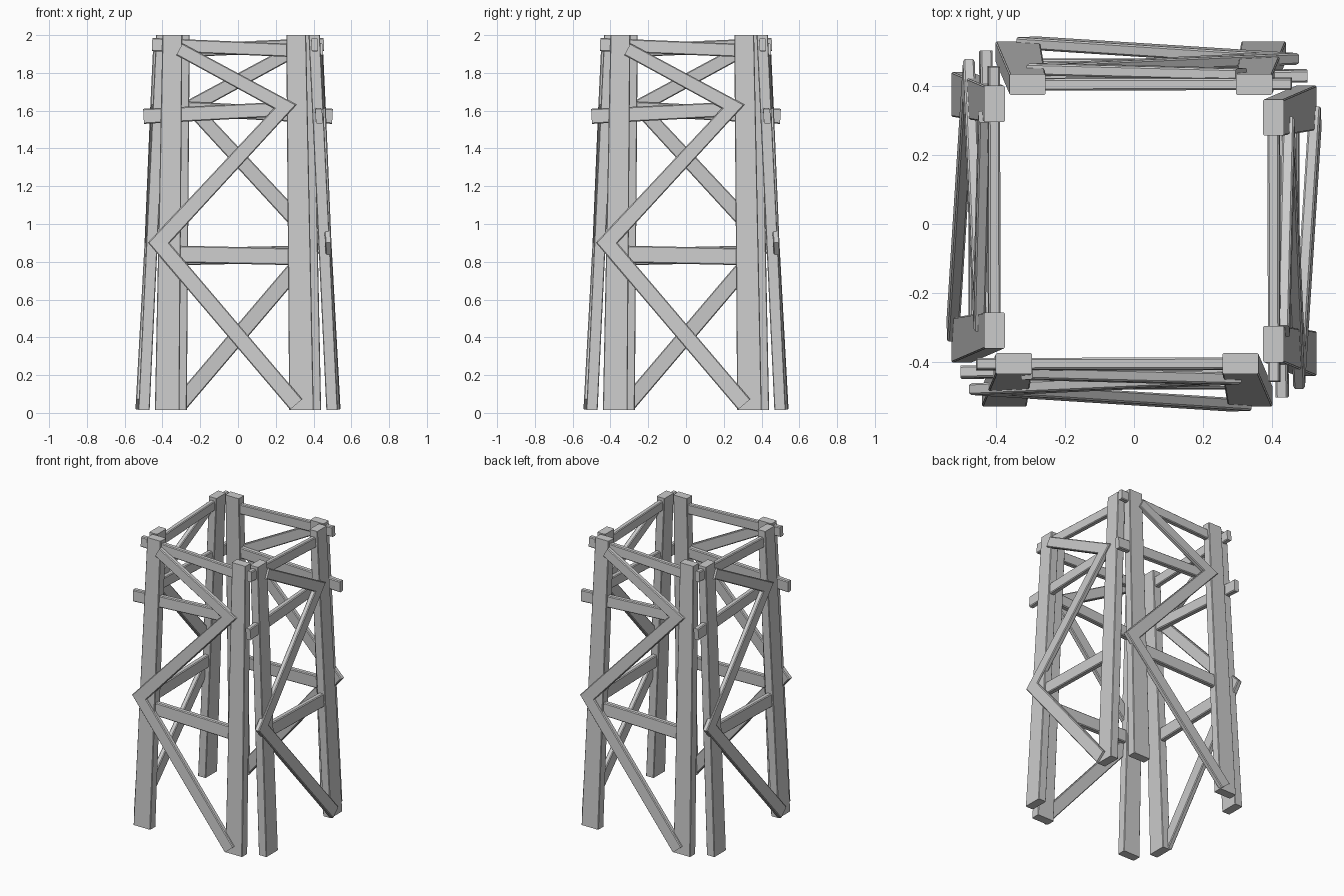
import bpy, bmesh, math
from mathutils import Vector, Matrix

if "Cube" in bpy.data.objects:
    bpy.data.objects.remove(bpy.data.objects["Cube"])


def panel_y(z):
    # inward lean of the front panel
    return -(0.4985 - 0.0475 * z)


def timber(name, pts, widths, thick, depth, turn, chamfer=0.3, miters=None):
    """Sweep a chamfered plank along (x, z) points in the leaning panel, mitred at bends."""
    bm = bmesh.new()
    P = [Vector(p) for p in pts]
    rings = []
    for i, p in enumerate(P):
        a = (p - P[i - 1]).normalized() if i > 0 else None
        b = (P[i + 1] - p).normalized() if i < len(P) - 1 else None
        a, b = a or b, b or a
        na, nb = Vector((-a.y, a.x)), Vector((-b.y, b.x))
        m = (na + nb).normalized()
        m /= m.dot(na)
        if miters:
            m = Vector((1, 0))
        w, t = widths[i] / 2, thick / 2
        c = t * chamfer
        prof = [(w, t - c), (w - c, t), (c - w, t), (-w, t - c),
                (-w, c - t), (c - w, -t), (w - c, -t), (w, c - t)]
        ring = []
        for u, v in prof:
            q = p + m * u
            ring.append(bm.verts.new((q.x, panel_y(q.y) - depth[i] + v, q.y)))
        rings.append(ring)
    for r, s in zip(rings, rings[1:]):
        for k in range(8):
            bm.faces.new((r[k], r[(k + 1) % 8], s[(k + 1) % 8], s[k]))
    bm.faces.new(rings[0])
    bm.faces.new(rings[-1])
    bmesh.ops.recalc_face_normals(bm, faces=bm.faces)
    bm.transform(Matrix.Rotation(turn, 4, 'Z'))
    me = bpy.data.meshes.new(name)
    bm.to_mesh(me)
    bm.free()
    ob = bpy.data.objects.new(name, me)
    bpy.context.collection.objects.link(ob)
    return ob


# the same leaning panel, turned to each of the four sides
for i, side in enumerate(("front", "right", "back", "left")):
    turn = i * math.pi / 2

    # legs, slightly narrower at the top
    timber(side + "_left_leg", [(-0.375, 0.015), (-0.3475, 2.0)], (0.13, 0.105),
           0.06, (0, 0), turn, 0.12, True)
    timber(side + "_right_leg", [(0.336, 0.015), (0.308, 2.0)], (0.13, 0.105),
           0.06, (0, 0), turn, 0.12, True)

    # level rails let into the legs, poking out past the left one
    timber(side + "_lower_rail", [(-0.40, 0.842), (0.35, 0.826)], (0.09, 0.09),
           0.036, (0, 0), turn)
    timber(side + "_middle_rail", [(-0.50, 1.57), (0.31, 1.612)], (0.08, 0.076),
           0.036, (0.005, -0.005), turn)
    timber(side + "_top_rail", [(-0.455, 1.95), (0.31, 1.918)], (0.07, 0.07),
           0.034, (0.0, -0.003), turn)

    # zigzag brace across the outer face
    timber(side + "_zigzag_brace",
           [(0.308, 0.045), (-0.42, 0.90), (0.25, 1.622), (-0.31, 1.925)],
           (0.085, 0.085, 0.075, 0.07), 0.034, (0.028, 0.022, 0.026, 0.026), turn)
